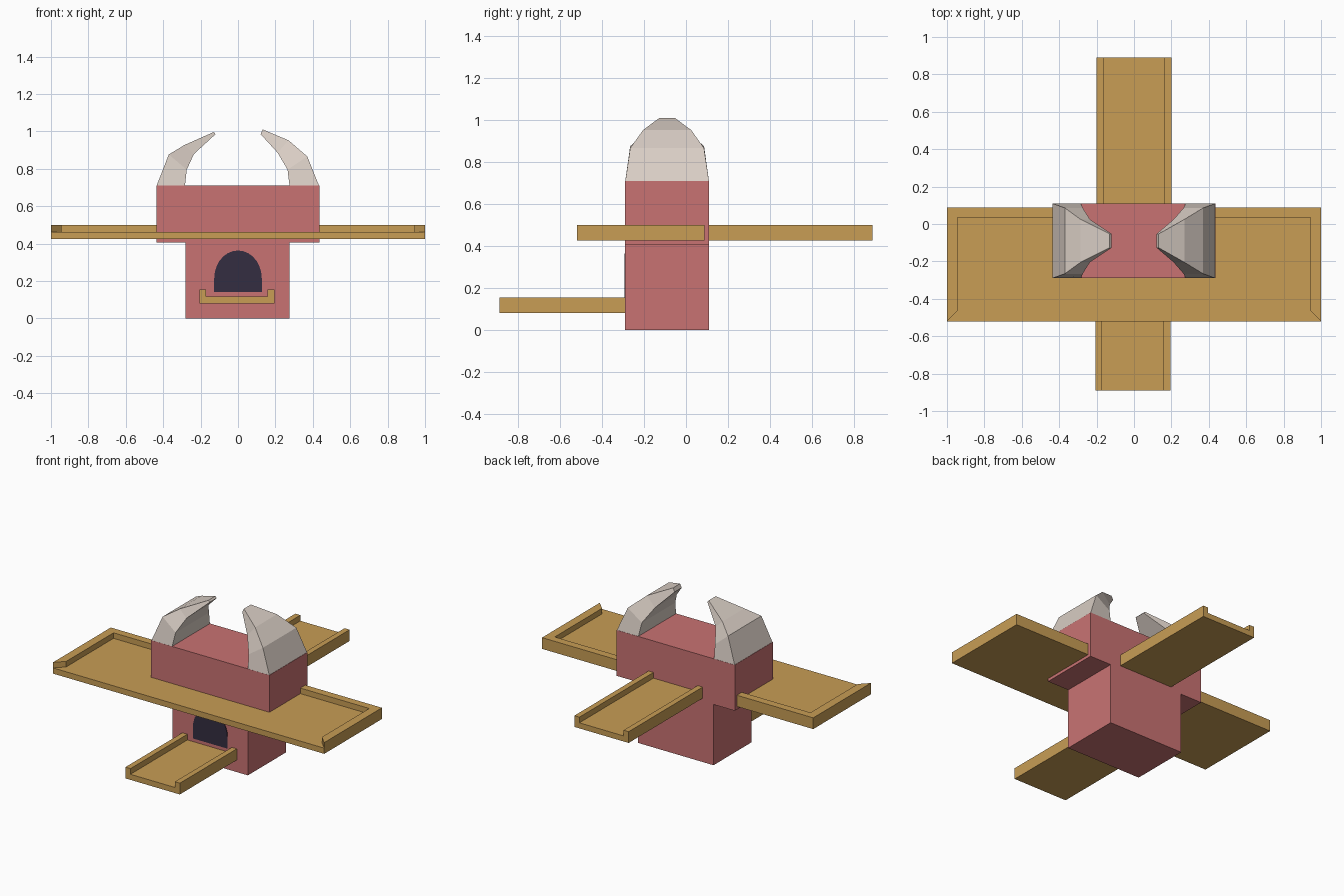
import bpy, bmesh, math
from mathutils import Vector

if "Cube" in bpy.data.objects:
    bpy.data.objects.remove(bpy.data.objects["Cube"])


def material(name, rgb):
    m = bpy.data.materials.new(name)
    m.diffuse_color = (*rgb, 1)
    m.use_nodes = True
    m.node_tree.nodes["Principled BSDF"].inputs["Base Color"].default_value = m.diffuse_color
    return m


RED = material("brick red", (0.584, 0.171, 0.171))
WOOD = material("tan wood", (0.578, 0.337, 0.091))
BONE = material("bone white", (0.70, 0.62, 0.56))
DARK = material("dark doorway", (0.034, 0.026, 0.053))


def loft(bm, rings):
    """Skin a closed solid through rings of equal point counts."""
    loops = [[bm.verts.new(p) for p in ring] for ring in rings]
    n = len(loops[0])
    for a, b in zip(loops, loops[1:]):
        for i in range(n):
            j = (i + 1) % n
            bm.faces.new((a[i], a[j], b[j], b[i]))
    bm.faces.new(loops[0][::-1])
    bm.faces.new(loops[-1])


def finish(name, bm, mat):
    bmesh.ops.recalc_face_normals(bm, faces=bm.faces)
    me = bpy.data.meshes.new(name)
    bm.to_mesh(me)
    bm.free()
    me.materials.append(mat)
    ob = bpy.data.objects.new(name, me)
    bpy.context.collection.objects.link(ob)
    return ob


def extrude_y(name, profile, y0, y1, mat):
    """Extrude an (x, z) profile from y0 to y1."""
    bm = bmesh.new()
    loft(bm, [[Vector((x, y, z)) for x, z in profile] for y in (y0, y1)])
    return finish(name, bm, mat)


# T-shaped body: narrow base, wider upper block
extrude_y("body", [(-0.28, 0), (0.276, 0), (0.276, 0.405), (0.435, 0.405),
                   (0.435, 0.71), (-0.437, 0.71), (-0.437, 0.405), (-0.28, 0.405)],
          -0.29, 0.11, RED)


# Open-ended trough trays: lower front, upper back
def tray(name, x0, x1, z0, y0, y1):
    t, floor, top = 0.037, z0 + 0.037, z0 + 0.075
    extrude_y(name, [(x0, z0), (x1, z0), (x1, top), (x1 - t, top),
                     (x1 - t, floor), (x0 + t, floor), (x0 + t, top), (x0, top)],
              y0, y1, WOOD)


tray("front_tray", -0.207, 0.194, 0.08, -0.89, -0.285)
tray("back_tray", -0.2, 0.2, 0.425, 0.105, 0.89)

# Wide platform: slab plus a three-sided rim with slanted front ends
bm = bmesh.new()
slab = [(-1, -0.52), (1, -0.52), (1, 0.088), (-1, 0.088)]
loft(bm, [[(x, y, z) for x, y in slab] for z in (0.425, 0.463)])
rim = [(1, -0.52), (1, 0.088), (-1, 0.088), (-1, -0.52),
       (-0.943, -0.463), (-0.943, 0.036), (0.943, 0.036), (0.943, -0.463)]
loft(bm, [[(x, y, z) for x, y in rim] for z in (0.463, 0.5)])
finish("platform", bm, WOOD)

# Arched doorway plate on the front of the base
arch = [(-0.127, 0.14), (0.127, 0.14)]
for i in range(15):
    a = math.pi * i / 14
    arch.append((0.127 * math.cos(a), 0.215 + 0.148 * math.sin(a)))
extrude_y("doorway", arch, -0.294, -0.288, DARK)

# Curved horns: rings of (outer x, outer z, inner x, inner z, half width)
HORNS = {
    "right_horn": (1, [(0.435, 0.705, 0.276, 0.705, 0.2), (0.37, 0.866, 0.265, 0.795, 0.176),
                       (0.27, 0.952, 0.212, 0.885, 0.115), (0.132, 1.01, 0.121, 0.985, 0.037)]),
    "left_horn": (-1, [(0.437, 0.705, 0.284, 0.705, 0.2), (0.37, 0.876, 0.274, 0.795, 0.176),
                       (0.286, 0.927, 0.236, 0.878, 0.115), (0.13, 0.996, 0.12, 0.985, 0.037)]),
}
for name, (side, rows) in HORNS.items():
    bm = bmesh.new()
    yc = -0.09
    loft(bm, [[(side * xo, yc - h, zo), (side * xo, yc + h, zo),
               (side * xi, yc + h, zi), (side * xi, yc - h, zi)]
              for xo, zo, xi, zi, h in rows])
    finish(name, bm, BONE)
